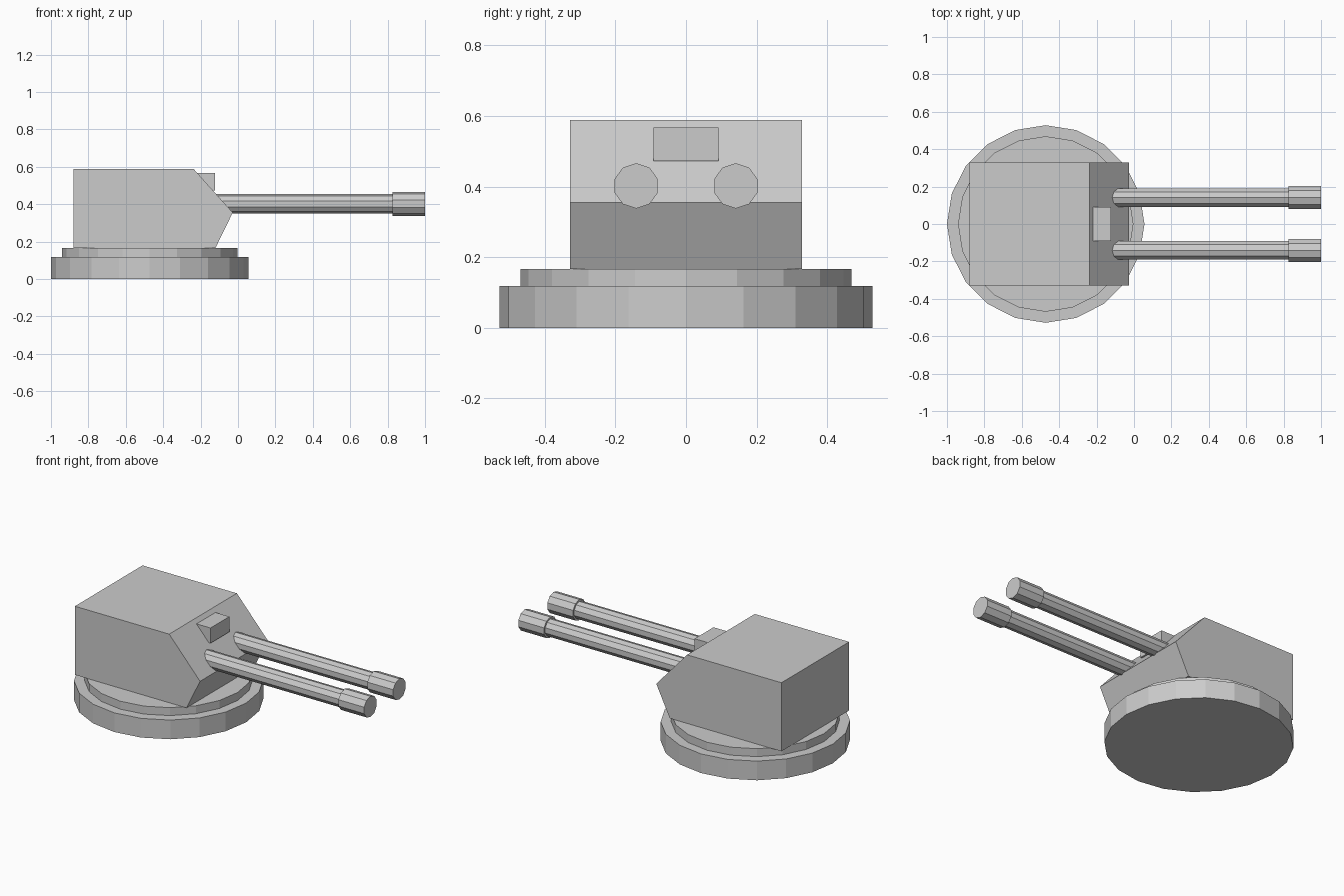
import bpy, bmesh, math
from mathutils import Matrix

if "Cube" in bpy.data.objects:
    bpy.data.objects.remove(bpy.data.objects["Cube"])


def finish(name, bm):
    bmesh.ops.recalc_face_normals(bm, faces=bm.faces)
    me = bpy.data.meshes.new(name)
    bm.to_mesh(me)
    bm.free()
    ob = bpy.data.objects.new(name, me)
    bpy.context.collection.objects.link(ob)
    return ob


def cylinder(name, sides, r, length, matrix):
    bm = bmesh.new()
    bmesh.ops.create_cone(bm, cap_ends=True, segments=sides, radius1=r,
                          radius2=r, depth=length, matrix=matrix)
    return finish(name, bm)


def disc(name, r, z0, z1):
    return cylinder(name, 20, r, z1 - z0,
                    Matrix.Translation((-0.472, 0, (z0 + z1) / 2)))


def tube(name, r, x0, x1, y):
    # ten-sided tube along x, with corners at +y and -y
    turn = Matrix.Rotation(math.pi / 2, 4, 'Y')
    spin = Matrix.Rotation(math.pi / 2, 4, 'Z')
    return cylinder(name, 10, r, x1 - x0,
                    Matrix.Translation(((x0 + x1) / 2, y, 0.402)) @ turn @ spin)


def extrude_profile(name, profile, half):
    bm = bmesh.new()
    face = bm.faces.new([bm.verts.new((x, -half, z)) for x, z in profile])
    ext = bmesh.ops.extrude_face_region(bm, geom=[face], use_keep_orig=True)
    verts = [g for g in ext["geom"] if isinstance(g, bmesh.types.BMVert)]
    bmesh.ops.translate(bm, verts=verts, vec=(0, 2 * half, 0))
    return finish(name, bm)


# Stepped round base
disc("base", 0.528, 0, 0.118)
disc("turning_ring", 0.469, 0.118, 0.167)

# Wedge-fronted housing
extrude_profile("housing", [(-0.88, 0.167), (-0.12, 0.167), (-0.028, 0.355),
                            (-0.238, 0.589), (-0.88, 0.589)], 0.329)

# Sight block on the sloped front
extrude_profile("sight", [(-0.218, 0.473), (-0.123, 0.473),
                          (-0.123, 0.567), (-0.218, 0.567)], 0.092)

# Twin barrels with wider muzzles
for side, y in (("left", 0.141), ("right", -0.141)):
    tube("barrel_" + side, 0.052, -0.2, 0.825, y)
    tube("muzzle_" + side, 0.064, 0.825, 1.0, y)
